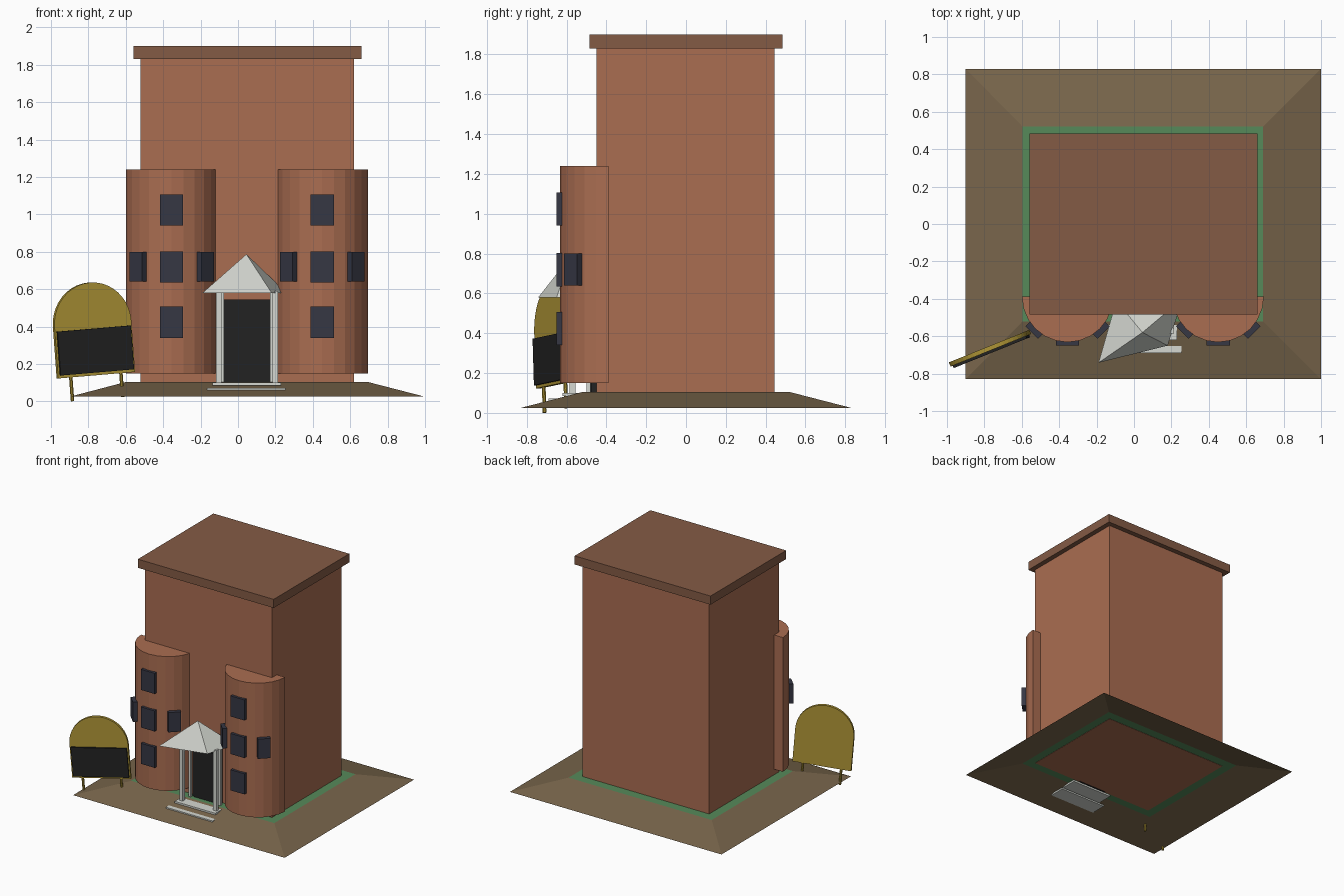
import bpy, math
from mathutils import Matrix, Vector

if "Cube" in bpy.data.objects:
    bpy.data.objects.remove(bpy.data.objects["Cube"])


def lin(c):
    c /= 255
    return c / 12.92 if c <= 0.04045 else ((c + 0.055) / 1.055) ** 2.4


def mat(name, r, g, b):
    m = bpy.data.materials.new(name)
    m.diffuse_color = (lin(r), lin(g), lin(b), 1)
    m.use_nodes = True
    m.node_tree.nodes["Principled BSDF"].inputs["Base Color"].default_value = m.diffuse_color
    return m


BRICK = mat("brick red", 170, 109, 81)
ROOF = mat("roof brown", 132, 91, 69)
EARTH = mat("earth brown", 120, 101, 75)
GREEN = mat("grass green", 86, 138, 90)
GLASS = mat("window slate", 54, 55, 68)
BLACK = mat("door black", 34, 34, 34)
STONE = mat("pale stone", 214, 217, 210)
GOLD = mat("sign gold", 176, 150, 54)


def mesh(name, verts, faces, *mats):
    me = bpy.data.meshes.new(name)
    me.from_pydata(verts, [], faces)
    ob = bpy.data.objects.new(name, me)
    bpy.context.collection.objects.link(ob)
    for m in mats:
        me.materials.append(m)
    return ob


def prism(name, outline, a, b, m, matrix=Matrix()):
    """Extrude a counter-clockwise xy outline from z=a to z=b."""
    n = len(outline)
    verts = [matrix @ Vector((x, y, z)) for z in (a, b) for x, y in outline]
    faces = [tuple(reversed(range(n))), tuple(range(n, 2 * n))]
    faces += [(i, (i + 1) % n, n + (i + 1) % n, n + i) for i in range(n)]
    return mesh(name, verts, faces, m)


def rect(x0, x1, y0, y1):
    return [(x0, y0), (x1, y0), (x1, y1), (x0, y1)]


def box(name, x0, x1, y0, y1, z0, z1, m, matrix=Matrix()):
    return prism(name, rect(x0, x1, y0, y1), z0, z1, m, matrix)


# Sloped mound sheet with a flat grass border around the building
loops = [(rect(-0.90, 1.0, -0.83, 0.83), 0.025),
         (rect(-0.595, 0.69, -0.52, 0.52), 0.105),
         (rect(-0.52, 0.62, -0.45, 0.445), 0.105)]
verts = [(x, y, z) for pts, z in loops for x, y in pts]
faces = [(4 * k + i, 4 * k + (i + 1) % 4, 4 * k + 4 + (i + 1) % 4, 4 * k + 4 + i)
         for k in range(2) for i in range(4)]
ground = mesh("mound", verts, faces, EARTH, GREEN)
for p in ground.data.polygons:
    p.material_index = 1 if p.normal.z > 0.999 else 0

# Main block and roof slab
box("main_tower", -0.52, 0.62, -0.45, 0.445, 0.103, 1.83, BRICK)
box("roof_slab", -0.56, 0.66, -0.485, 0.485, 1.83, 1.90, ROOF)

# Rounded bays with windows
R, YB, SEG = 0.244, -0.388, 12
for side, cx in (("left", -0.355), ("right", 0.45)):
    arc = [(cx - R * math.cos(math.pi * i / SEG), YB - R * math.sin(math.pi * i / SEG))
           for i in range(SEG + 1)]
    prism(side + "_bay", arc, 0.15, 1.24, BRICK)
    for z in (0.34, 0.635, 0.94):
        box(side + "_front_window", cx - 0.062, cx + 0.062, -0.65, -0.62, z, z + 0.167, GLASS)
    for s in (-1, 1):
        turn = Matrix.Translation((cx, YB, 0)) @ Matrix.Rotation(s * math.radians(45), 4, 'Z')
        box(side + "_angled_window", -0.047, 0.047, -0.272, -0.235, 0.64, 0.80, GLASS, turn)

# Door frame and raised leaf
box("door_frame", -0.078, 0.175, -0.475, -0.44, 0.10, 0.545, BLACK)
box("door_leaf", -0.055, 0.15, -0.483, -0.47, 0.105, 0.50, BLACK)

# Porch steps, posts and skewed pyramid canopy
box("lower_step", -0.165, 0.255, -0.69, -0.56, 0.058, 0.071, STONE)
box("upper_step", -0.135, 0.23, -0.62, -0.45, 0.086, 0.10, STONE)
for x, inward in ((-0.103, 1), (0.2, -1)):
    box("front_post", x - 0.015, x + 0.015, -0.585, -0.555, 0.10, 0.59, STONE)
    c = x + inward * 0.018
    box("rear_post", c - 0.01, c + 0.01, -0.50, -0.48, 0.10, 0.59, STONE)
mesh("porch_canopy",
     [(-0.19, -0.742, 0.58), (0.18, -0.65, 0.58), (0.26, -0.40, 0.58),
      (-0.095, -0.41, 0.58), (0.045, -0.58, 0.787)],
     [(3, 2, 1, 0), (0, 1, 4), (1, 2, 4), (2, 3, 4), (3, 0, 4)], STONE)

# Arched sign board: local x across, y up, z toward the viewer
place = (Matrix.Translation((-0.76, -0.66, 0.14)) @ Matrix.Rotation(math.radians(22), 4, 'Z')
         @ Matrix.Rotation(math.radians(-4.5), 4, 'Y'))
stand = place @ Matrix.Rotation(math.radians(90), 4, 'X')
W = 0.222
arch = [(-W, 0), (W, 0)] + [(W * math.cos(math.pi * i / 20), 0.275 + W * math.sin(math.pi * i / 20))
                            for i in range(21)]
prism("sign_board", arch, -0.012, 0.012, GOLD, stand)
prism("sign_panel", rect(-0.212, 0.212, 0.015, 0.25), 0.01, 0.026, BLACK, stand)
for x in (-0.145, 0.145):
    ring = [(x + 0.01 * math.cos(math.tau * i / 8), 0.01 * math.sin(math.tau * i / 8))
            for i in range(8)]
    prism("sign_leg", ring, -0.128, 0.02, GOLD, place)
